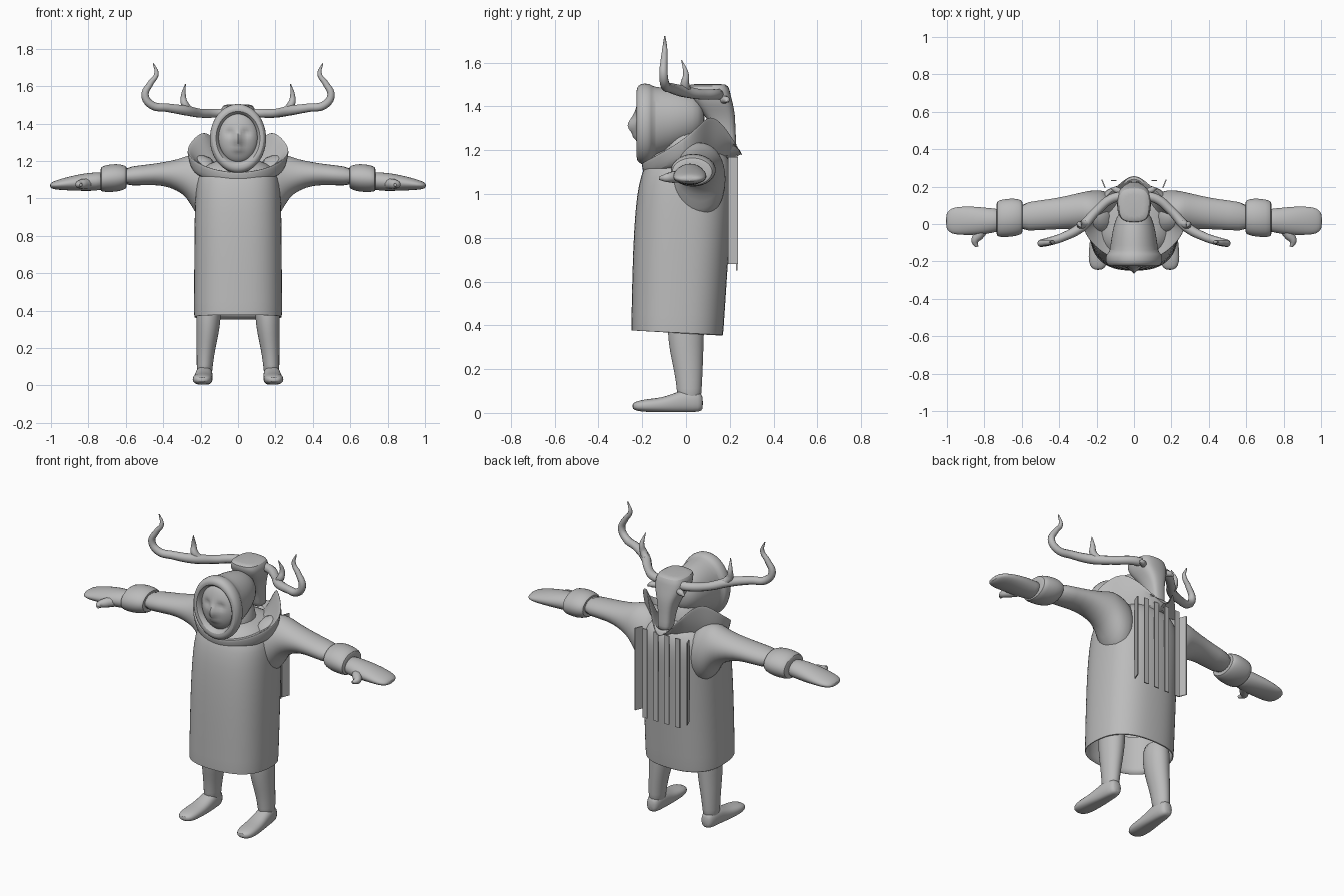
import bpy, bmesh, math
from mathutils import Vector

if "Cube" in bpy.data.objects:
    bpy.data.objects.remove(bpy.data.objects["Cube"])

grey = bpy.data.materials.new("plain_grey")
grey.diffuse_color = (0.5, 0.5, 0.5, 1)
grey.use_nodes = True
grey.node_tree.nodes["Principled BSDF"].inputs["Base Color"].default_value = grey.diffuse_color


def finish(name, mesh, mirror=False, subsurf=0):
    """Add a mesh to the scene with shading and modifiers."""
    mesh.materials.clear()
    mesh.materials.append(grey)
    ob = bpy.data.objects.new(name, mesh)
    bpy.context.collection.objects.link(ob)
    if mirror:
        ob.modifiers.new("mirror", 'MIRROR').use_mirror_merge = False
    if subsurf:
        m = ob.modifiers.new("smooth", 'SUBSURF')
        m.levels = m.render_levels = subsurf
    bpy.ops.object.select_all(action='DESELECT')
    ob.select_set(True)
    bpy.context.view_layer.objects.active = ob
    bpy.ops.object.shade_smooth_by_angle(angle=math.radians(50))
    return ob


def ring(center, u, v, n=20, p=2.0):
    """Rounded cross-section spanned by half-axes u and v."""
    pts = []
    for i in range(n):
        a = 2 * math.pi * i / n
        c, s = math.cos(a), math.sin(a)
        pts.append(Vector(center)
                   + Vector(u) * math.copysign(abs(c) ** (2 / p), c)
                   + Vector(v) * math.copysign(abs(s) ** (2 / p), s))
    return pts


def loft(name, rings, cap_start=True, cap_end=True, **kw):
    bm = bmesh.new()
    vs = [[bm.verts.new(p) for p in r] for r in rings]
    n = len(vs[0])
    for a, b in zip(vs, vs[1:]):
        for i in range(n):
            bm.faces.new((a[i], a[(i + 1) % n], b[(i + 1) % n], b[i]))
    if cap_start:
        bm.faces.new(vs[0])
    if cap_end:
        bm.faces.new(vs[-1])
    bmesh.ops.recalc_face_normals(bm, faces=bm.faces)
    mesh = bpy.data.meshes.new(name)
    bm.to_mesh(mesh)
    bm.free()
    return finish(name, mesh, **kw)


def z_ring(x, y0, y1, z, rx, **kw):
    return ring((x, (y0 + y1) / 2, z), (rx, 0, 0), (0, (y1 - y0) / 2, 0), **kw)


def x_ring(x, y, z, ry, rz, **kw):
    return ring((x, y, z), (0, ry, 0), (0, 0, rz), **kw)


def y_ring(y, x, z, rx, rz, **kw):
    return ring((x, y, z), (rx, 0, 0), (0, 0, rz), **kw)


def tube(name, points):
    """Mirrored tapered tube; each point is x, y, z, radius."""
    cu = bpy.data.curves.new(name, 'CURVE')
    cu.dimensions = '3D'
    cu.bevel_depth, cu.bevel_resolution, cu.resolution_u = 1.0, 3, 6
    cu.use_fill_caps = True
    sp = cu.splines.new('BEZIER')
    sp.bezier_points.add(len(points) - 1)
    for bp, (x, y, z, r) in zip(sp.bezier_points, points):
        bp.co, bp.radius = (x, y, z), r
        bp.handle_left_type = bp.handle_right_type = 'AUTO'
    tmp = bpy.data.objects.new(name + "_path", cu)
    bpy.context.collection.objects.link(tmp)
    dg = bpy.context.evaluated_depsgraph_get()
    mesh = bpy.data.meshes.new_from_object(tmp.evaluated_get(dg))
    bpy.data.objects.remove(tmp)
    return finish(name, mesh, mirror=True)


# Robe: open at the hem with an inner wall, closed at the shoulders
robe = [(-.235, .155, .60, .222), (-.242, .162, .36, .228), (-.252, .17, .352, .236),
        (-.25, .175, .42, .236), (-.246, .19, .65, .235), (-.238, .203, .85, .234),
        (-.225, .213, 1.0, .23), (-.207, .215, 1.08, .225), (-.185, .205, 1.14, .21),
        (-.14, .18, 1.19, .16), (-.08, .12, 1.21, .08)]
rings = [z_ring(0, y0, y1, z, w, n=32, p=2.5) for y0, y1, z, w in robe]
for r in rings[1:3]:
    for p in r:
        p.z -= .06 * p.y
loft("robe", rings, cap_start=False, subsurf=1)

# Sleeves, cuffs, mittens and thumbs
loft("sleeve", [x_ring(*r) for r in [
    (.10, .04, 1.04, .13, .17), (.19, .055, 1.055, .13, .18), (.235, .065, 1.085, .115, .155),
    (.27, .068, 1.115, .105, .115), (.32, .066, 1.125, .095, .085), (.40, .057, 1.132, .085, .061),
    (.50, .047, 1.125, .08, .054), (.63, .035, 1.115, .078, .052)]], mirror=True, subsurf=1)
loft("cuff", [x_ring(*r) for r in [
    (.60, .037, 1.113, .07, .05), (.594, .037, 1.113, .086, .058), (.61, .037, 1.112, .096, .066),
    (.65, .035, 1.11, .105, .077), (.71, .03, 1.106, .102, .073), (.735, .028, 1.102, .095, .065),
    (.735, .028, 1.1, .07, .048)]], mirror=True, subsurf=1)
loft("mitten", [x_ring(*r) for r in [
    (.70, .022, 1.095, .06, .045), (.76, .018, 1.09, .066, .05), (.82, .017, 1.087, .075, .048),
    (.90, .018, 1.08, .078, .038), (.96, .017, 1.073, .074, .028), (.99, .016, 1.07, .06, .02),
    (1.006, .016, 1.068, .034, .01)]], mirror=True, subsurf=1)
tube("thumb", [(.80, -.02, 1.08, .03), (.83, -.06, 1.077, .027),
               (.85, -.09, 1.074, .02), (.84, -.122, 1.072, .008)])

# Legs and feet
loft("leg", [z_ring(*r) for r in [
    (.155, -.085, .085, .48, .068), (.157, -.085, .083, .36, .066), (.162, -.075, .08, .28, .06),
    (.172, -.054, .077, .19, .05), (.178, -.042, .072, .11, .043), (.18, -.04, .07, .04, .042)]],
    mirror=True, subsurf=1)
foot = [y_ring(*r, p=2.4) for r in [
    (.078, .18, .045, .022, .03), (.062, .18, .05, .038, .05), (.0, .181, .055, .046, .055),
    (-.05, .183, .045, .048, .047), (-.11, .187, .035, .052, .034), (-.18, .191, .033, .054, .031),
    (-.225, .192, .031, .045, .023), (-.246, .192, .031, .022, .012)]]
for r in foot:
    for p in r:
        p.z = max(p.z, .004)
loft("foot", foot, mirror=True, subsurf=1)

# Wide collar: outer wall, rim with a low point at the back, inner bowl
half = [(0, -.205, 1.135), (.09, -.195, 1.145), (.17, -.155, 1.165), (.24, -.09, 1.2),
        (.282, -.01, 1.25), (.25, .06, 1.31), (.185, .11, 1.365), (.13, .17, 1.32),
        (.07, .222, 1.24), (0, .275, 1.15)]
rim = [Vector(p) for p in half] + [Vector((-x, y, z)) for x, y, z in half[-2:0:-1]]
mid = Vector((0, .02, 0))


def rim_ring(scale, z_of):
    return [Vector(((p.x - mid.x) * scale, (p.y - mid.y) * scale + mid.y, z_of(p))) for p in rim]


loft("collar", [rim_ring(.80, lambda p: 1.13 + .2 * p.y),
                rim_ring(.94, lambda p: 1.13 + .3 * p.y + .3 * (p.z - 1.13)),
                rim_ring(1.0, lambda p: p.z - .012), rim_ring(1.0, lambda p: p.z + .003),
                rim_ring(.96, lambda p: p.z), rim_ring(.72, lambda p: 1.14 + .35 * (p.z - 1.14)),
                rim_ring(.45, lambda p: 1.15)], cap_start=False, subsurf=2)

# Neck and hood with a padded rim around the face
loft("neck", [z_ring(0, y0, y1, z, w) for y0, y1, z, w in [
    (-.13, .12, 1.1, .12), (-.12, .1, 1.2, .1), (-.1, .08, 1.32, .09)]], subsurf=1)
loft("hood", [y_ring(y, 0, z, w, h, n=28) for y, z, w, h in [
    (.085, 1.35, .04, .05), (.06, 1.35, .085, .095), (.0, 1.345, .108, .125),
    (-.08, 1.335, .123, .15), (-.15, 1.328, .13, .163), (-.158, 1.322, .145, .178),
    (-.175, 1.32, .152, .186), (-.205, 1.32, .152, .187), (-.225, 1.32, .139, .17),
    (-.227, 1.322, .117, .142), (-.205, 1.323, .103, .127), (-.14, 1.325, .1, .12)]],
    cap_end=False, subsurf=1)

# Face: oval with a nose, sunken eyes and a slight mouth
bm = bmesh.new()
bmesh.ops.create_uvsphere(bm, u_segments=40, v_segments=32, radius=1)
for v in bm.verts:
    x, y, z = v.co.x * .11, v.co.y * .065, v.co.z * .138
    if y < 0:
        y -= .030 * math.exp(-(x / .02) ** 2 - ((z + .012) / .04) ** 2)
        y += .014 * math.exp(-((abs(x) - .042) / .022) ** 2 - ((z - .025) / .02) ** 2)
        y -= .008 * math.exp(-(x / .03) ** 2 - ((z + .065) / .012) ** 2)
    v.co = (x, y - .172, z + 1.325)
mesh = bpy.data.meshes.new("face")
bm.to_mesh(mesh)
bm.free()
finish("face", mesh)

# Animal skull worn on the back of the head, muzzle hanging down
loft("skull", [z_ring(0, y0, y1, z, w, n=16, p=3) for y0, y1, z, w in [
    (.03, .17, 1.503, .06), (.005, .195, 1.497, .085), (.01, .203, 1.465, .094),
    (.03, .212, 1.425, .09), (.06, .222, 1.385, .07), (.10, .226, 1.34, .052),
    (.13, .227, 1.28, .042), (.145, .232, 1.22, .042), (.155, .228, 1.19, .034)]], subsurf=1)
tube("skull_ear", [(.07, .17, 1.43, .018), (.1, .185, 1.43, .016), (.12, .19, 1.42, .005)])

# Antlers with one prong each
tube("antler", [(.05, .15, 1.455, .026), (.12, .135, 1.455, .025), (.20, .07, 1.455, .024),
                (.28, -.015, 1.47, .027), (.38, -.07, 1.485, .023), (.46, -.095, 1.498, .022),
                (.497, -.103, 1.55, .02), (.468, -.1, 1.615, .016), (.436, -.097, 1.665, .012),
                (.453, -.097, 1.722, .003)])
tube("antler_prong", [(.25, .01, 1.465, .02), (.283, -.005, 1.5, .021),
                      (.292, .0, 1.545, .014), (.281, -.02, 1.612, .002)])

# Ribbons hanging down the back: four facing back, one edge-on at each side
def ribbon(name, x, y, sx, sy, z0, z1):
    bm = bmesh.new()
    bmesh.ops.create_cube(bm, size=1)
    for v in bm.verts:
        v.co = (x + v.co.x * sx, y + v.co.y * sy, (z0 + z1) / 2 + v.co.z * (z1 - z0))
        if sy > sx:
            v.co.x += .4 * (v.co.y - y)
    mesh = bpy.data.meshes.new(name)
    bm.to_mesh(mesh)
    bm.free()
    finish(name, mesh, mirror=True)


ribbon("inner_ribbon", .036, .232, .03, .006, .65, 1.18)
ribbon("outer_ribbon", .108, .232, .03, .006, .65, 1.18)
ribbon("side_ribbon", .163, .215, .006, .045, .68, 1.17)
